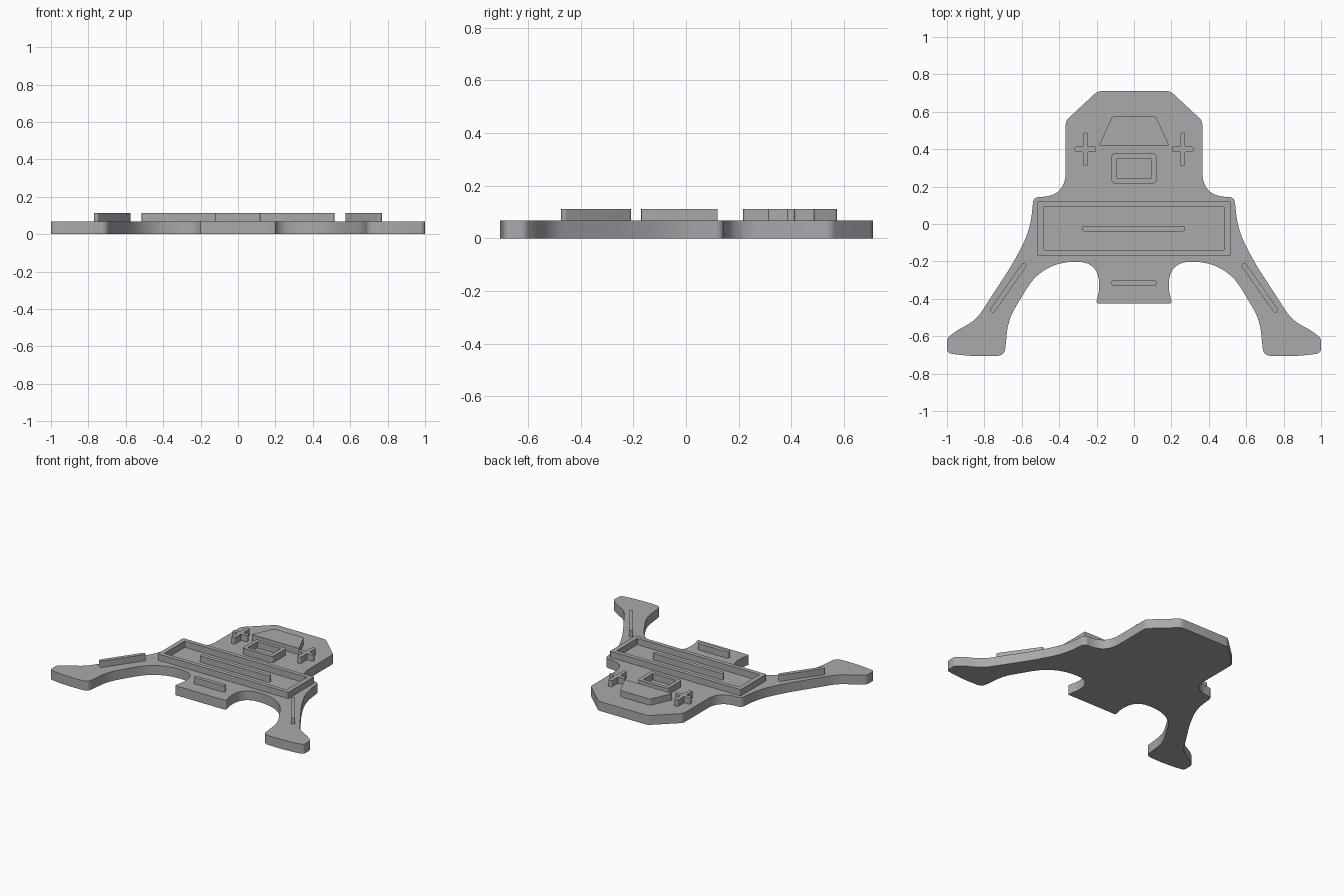
import bpy, bmesh, math
from mathutils import Vector

cube = bpy.data.objects.get("Cube")
if cube:
    bpy.data.objects.remove(cube)

BASE_TOP = 0.067
DETAIL_TOP = 0.112
parts = []

grey = bpy.data.materials.new("mid grey")
grey.use_nodes = True
colour = (0.4, 0.4, 0.4, 1)
grey.diffuse_color = colour
grey.node_tree.nodes["Principled BSDF"].inputs["Base Color"].default_value = colour


def rounded(corners, steps=6):
    """Round each (x, y, trim) corner with a quadratic curve."""
    path = []
    for i, (x, y, trim) in enumerate(corners):
        p = Vector((x, y))
        before = Vector(corners[i - 1][:2]) - p
        after = Vector(corners[(i + 1) % len(corners)][:2]) - p
        a, b = p + before.normalized() * trim, p + after.normalized() * trim
        for k in range(steps + 1):
            t = k / steps
            path.append(a * (1 - t) ** 2 + p * 2 * t * (1 - t) + b * t * t)
    return path


def mirrored(half):
    return half + [(-x, y, r) for x, y, r in reversed(half)]


def rectangle(width, depth, trim):
    return mirrored([(width / 2, depth / 2, trim), (width / 2, -depth / 2, trim)])


def plate(name, outline, bottom, top, hole=None, centre=(0, 0), angle=0):
    """Extrude an outline, optionally with a matching inner hole."""
    bm = bmesh.new()

    def ring(path, z):
        return [bm.verts.new((p.x, p.y, z)) for p in path]

    def join(a, b):
        for i in range(len(a)):
            j = (i + 1) % len(a)
            bm.faces.new((a[i], a[j], b[j], b[i]))

    low, high = ring(outline, bottom), ring(outline, top)
    join(low, high)
    if hole:
        inner_low, inner_high = ring(hole, bottom), ring(hole, top)
        join(inner_high, inner_low)
        join(high, inner_high)
        join(inner_low, low)
    else:
        bm.faces.new(high)
        bm.faces.new(low)
    bmesh.ops.remove_doubles(bm, verts=bm.verts, dist=0.0002)
    bmesh.ops.recalc_face_normals(bm, faces=bm.faces)
    mesh = bpy.data.meshes.new(name)
    bm.to_mesh(mesh)
    bm.free()
    mesh.materials.append(grey)
    obj = bpy.data.objects.new(name, mesh)
    obj.location = (*centre, 0)
    obj.rotation_euler.z = angle
    bpy.context.collection.objects.link(obj)
    parts.append(obj)


def detail(name, corners, **options):
    plate(name, rounded(corners), BASE_TOP - 0.002, DETAIL_TOP, **options)


# Base plate: head, shoulders, splayed leg with foot, front tab
half_outline = [
    (0.195, 0.71, 0.02), (0.365, 0.552, 0.02), (0.365, 0.15, 0.13),
    (0.537, 0.143, 0.03), (0.555, -0.03, 0.09), (0.64, -0.2, 0.09),
    (0.845, -0.515, 0.06), (0.945, -0.568, 0.03), (1.0, -0.61, 0.02),
    (1.0, -0.69, 0.025), (0.86, -0.711, 0.11), (0.692, -0.703, 0.04),
    (0.672, -0.51, 0.07), (0.49, -0.205, 0.17), (0.19, -0.2, 0.12),
    (0.185, -0.35, 0.03), (0.203, -0.425, 0.015),
]
plate("base_plate", rounded(mirrored(half_outline), 10), 0, BASE_TOP)

# Raised frames
detail("wide_frame", rectangle(1.03, 0.29, 0.004),
       hole=rounded(rectangle(0.965, 0.23, 0.004)), centre=(0, -0.025))
detail("small_frame", rectangle(0.24, 0.16, 0.02),
       hole=rounded(rectangle(0.185, 0.108, 0.004)), centre=(0, 0.297))

# Raised trapezoid on the head
detail("head_panel", mirrored([(0.117, 0.574, 0.01), (0.188, 0.42, 0.01)]))

# Raised bars
detail("centre_bar", rectangle(0.55, 0.028, 0.012), centre=(-0.003, -0.025))
detail("front_bar", rectangle(0.24, 0.028, 0.012), centre=(0, -0.316))

# Crosses and leg bars on both sides
ARM, REACH, RISE = 0.014, 0.058, 0.088
cross = mirrored([
    (ARM, RISE, 0.01), (ARM, ARM, 0.003), (REACH, ARM, 0.01),
    (REACH, -ARM, 0.01), (ARM, -ARM, 0.003), (ARM, -RISE, 0.01),
])
for side, label in ((1, "left"), (-1, "right")):
    detail(label + "_cross", cross, centre=(side * 0.26, 0.4))
    detail(label + "_leg_bar", rectangle(0.315, 0.028, 0.012),
           centre=(side * 0.673, -0.342), angle=-side * math.radians(55))

# Smooth the curved walls, keep the edges crisp
bpy.ops.object.select_all(action='DESELECT')
for obj in parts:
    obj.select_set(True)
bpy.context.view_layer.objects.active = parts[0]
bpy.ops.object.shade_smooth_by_angle(angle=math.radians(30))
